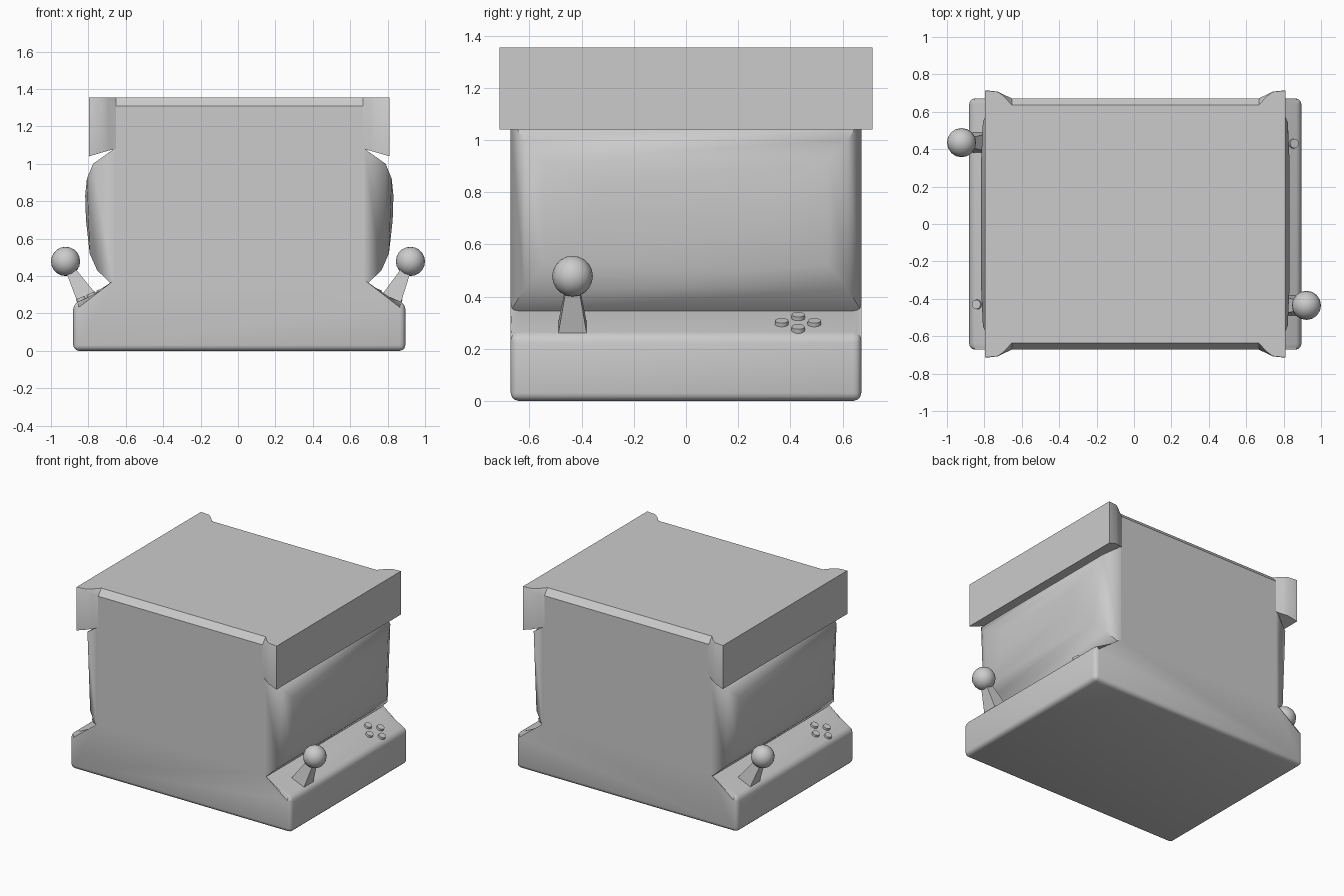
import bpy, bmesh, math
from mathutils import Matrix, Vector

if "Cube" in bpy.data.objects:
    bpy.data.objects.remove(bpy.data.objects["Cube"])

SHIFT = 0.007  # cabinet sits slightly off centre
SHIFT_M = Matrix.Translation((SHIFT, 0, 0))


def finish(name, bm, matrix=None, angle=35):
    if matrix is not None:
        bm.transform(matrix)
    bmesh.ops.recalc_face_normals(bm, faces=bm.faces)
    me = bpy.data.meshes.new(name)
    bm.to_mesh(me)
    bm.free()
    ob = bpy.data.objects.new(name, me)
    bpy.context.collection.objects.link(ob)
    me.polygons.foreach_set("use_smooth", [True] * len(me.polygons))
    me.set_sharp_from_angle(angle=math.radians(angle))
    return ob


def loft(rings):
    """Skin a list of equally sized vertex rings and cap both ends."""
    bm = bmesh.new()
    rows = [[bm.verts.new(p) for p in ring] for ring in rings]
    n = len(rows[0])
    for a, b in zip(rows, rows[1:]):
        for i in range(n):
            j = (i + 1) % n
            bm.faces.new((a[i], a[j], b[j], b[i]))
    bm.faces.new(rows[0])
    bm.faces.new(rows[-1])
    return bm


def rect(x_lo, x_hi, half_y, z_lo, z_hi):
    """Rectangle facing x; its lower and upper edge may differ in x."""
    return [(x_lo, -half_y, z_lo), (x_lo, half_y, z_lo),
            (x_hi, half_y, z_hi), (x_hi, -half_y, z_hi)]


# Base and cabinet body in one cross-section, rounded around the base only
half = [(0.888, 0), (0.888, 0.252), (0.67, 0.345), (0.67, 1.15)]
profile = half + [(-x, z) for x, z in reversed(half)]
bm = loft([[(x, y, z) for x, z in profile] for y in (-0.672, 0.672)])
edges = [e for e in bm.edges if min(v.co.z for v in e.verts) < 0.3
         and len(e.link_faces) == 2]
bmesh.ops.bevel(bm, geom=edges, offset=0.03, segments=3, profile=0.5,
                affect='EDGES', clamp_overlap=True)
finish("cabinet_body", bm, SHIFT_M)

# Roof with chamfered front and back edges
roof = [(-0.672, 1.15), (0.672, 1.15), (0.672, 1.31), (0.635, 1.355),
        (-0.635, 1.355), (-0.672, 1.31)]
bm = loft([[(x, y, z) for y, z in roof] for x in (-0.67, 0.67)])
finish("cabinet_roof", bm, SHIFT_M, 20)

# Slope of the control panel
slope = math.atan2(0.345 - 0.252, 0.888 - 0.67)
normal = Vector((math.sin(slope), 0, math.cos(slope)))


def panel_point(x, y):
    return Vector((x, y, 0.345 - (x - 0.67) * math.tan(slope)))


# The two player sides are half-turn copies of each other
for side, turn in (("right", 0), ("left", math.pi)):
    place = SHIFT_M @ Matrix.Rotation(turn, 4, 'Z')
    ball_x = 0.922 - SHIFT * math.cos(turn)

    # Flared marquee box
    bm = loft([[(x, y, z) for y, z in [(-a, b), (a, b), (a, c), (d, 1.355),
                                      (-d, 1.355), (-a, c)]]
               for x, a, b, c, d in [(0.66, 0.672, 1.08, 1.31, 0.635),
                                     (0.70, 0.69, 1.07, 1.33, 0.68),
                                     (0.735, 0.708, 1.06, 1.35, 0.706),
                                     (0.803, 0.715, 1.04, 1.353, 0.713)]])
    finish("marquee_" + side, bm, place)

    # Bulging screen
    bm = loft([rect(0.66, 0.66, 0.672, 0.335, 1.085),
               rect(0.67, 0.67, 0.672, 0.345, 1.08),
               rect(0.76, 0.782, 0.62, 0.43, 1.0),
               rect(0.80, 0.815, 0.545, 0.52, 0.92),
               rect(0.82, 0.824, 0.35, 0.70, 0.83)])
    finish("screen_" + side, bm, place, 60)

    # Joystick shaft, a tapered square post leaning outwards
    foot = panel_point(0.815, -0.435) - normal * 0.012
    knob = Vector((ball_x, -0.435, 0.478))
    tip = foot.lerp(knob, 0.85)
    across = Vector((math.cos(slope), 0, -math.sin(slope)))
    depth = Vector((0, 1, 0))
    corners = [(-1, -1), (1, -1), (1, 1), (-1, 1)]
    bm = loft([[c + across * (a * r) + depth * (b * r) for a, b in corners]
               for c, r in ((foot, 0.056), (tip, 0.023))])
    finish("joystick_shaft_" + side, bm, place)

    # Joystick ball
    bm = bmesh.new()
    bmesh.ops.create_uvsphere(bm, u_segments=16, v_segments=10, radius=0.078)
    finish("joystick_ball_" + side, bm, place @ Matrix.Translation(knob))

    # Four buttons in a diamond
    tilt = Matrix.Rotation(slope, 4, 'Y')
    for i, (x, y) in enumerate([(0.79, 0.367), (0.79, 0.492),
                                (0.735, 0.43), (0.845, 0.43)]):
        bm = bmesh.new()
        bmesh.ops.create_cone(bm, cap_ends=True, segments=14, radius1=0.027,
                              radius2=0.025, depth=0.03)
        finish(f"button_{side}_{i + 1}", bm,
               place @ Matrix.Translation(panel_point(x, y)) @ tilt)
